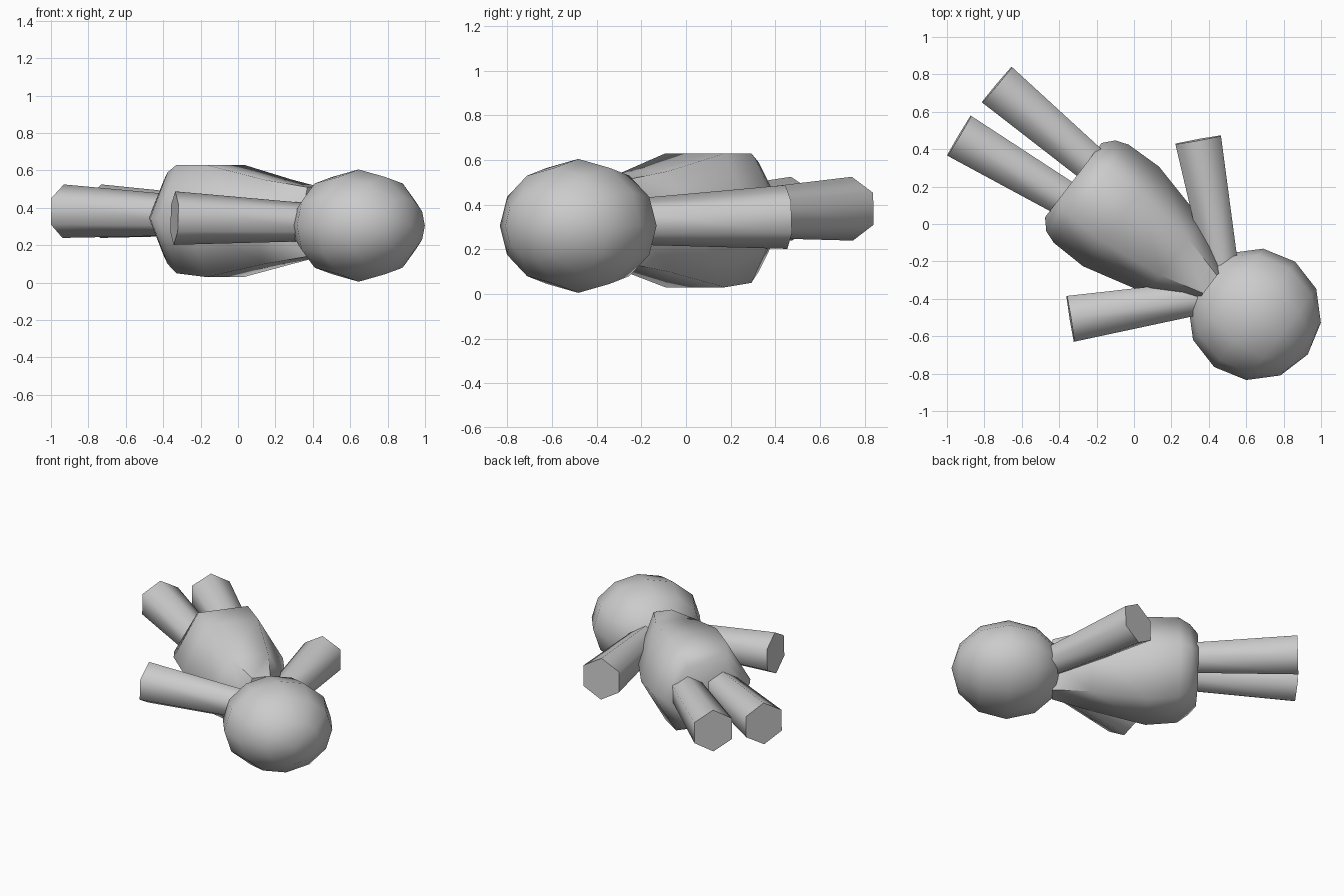
import bpy, bmesh, math
from mathutils import Vector, Matrix

if "Cube" in bpy.data.objects:
    bpy.data.objects.remove(bpy.data.objects["Cube"])

# Lying figure: D points from feet to head, P points across the body
D = Vector((0.795, -0.606, 0)).normalized()
P = Vector((-D.y, D.x, 0))
UP = Vector((0, 0, 1))


def smooth(ob):
    bpy.ops.object.select_all(action='DESELECT')
    ob.select_set(True)
    bpy.context.view_layer.objects.active = ob
    bpy.ops.object.shade_smooth_by_angle(angle=math.radians(63))


def loft(name, rings):
    """Skin a capped tube through rings of points."""
    bm = bmesh.new()
    loops = [[bm.verts.new(p) for p in ring] for ring in rings]
    n = len(loops[0])
    for a, b in zip(loops, loops[1:]):
        for i in range(n):
            j = (i + 1) % n
            bm.faces.new((a[i], a[j], b[j], b[i]))
    bm.faces.new(loops[0])
    bm.faces.new(loops[-1])
    bmesh.ops.recalc_face_normals(bm, faces=bm.faces)
    me = bpy.data.meshes.new(name)
    bm.to_mesh(me)
    bm.free()
    ob = bpy.data.objects.new(name, me)
    bpy.context.collection.objects.link(ob)
    smooth(ob)


# Body: six-sided rings (along axis, half width, bottom z, top z)
profile = [(-0.40, 0.25, 0.15, 0.54), (-0.35, 0.305, 0.10, 0.59),
           (-0.28, 0.33, 0.05, 0.63), (-0.08, 0.335, 0.03, 0.63),
           (0.28, 0.245, 0.10, 0.55), (0.52, 0.12, 0.14, 0.51)]
rings = []
for s, w, z0, z1 in profile:
    ring = []
    for k in range(6):
        a = k * math.pi / 3
        z = (z0 + z1) / 2 + (z1 - z0) / 2 * math.sin(a) / math.sin(math.pi / 3)
        ring.append(D * s + P * (w * math.cos(a) - 0.01) + UP * z)
    rings.append(ring)
loft("body", rings)


# Arms and legs: tapered six-sided tubes with a corner pointing up
def limb(name, tip, root, r_tip, r_root):
    tip, root = Vector(tip), Vector(root)
    axis = (root - tip).normalized()
    side = axis.cross(UP).normalized()
    up = side.cross(axis)
    loft(name, [[c + (side * math.sin(k * math.pi / 3) + up * math.cos(k * math.pi / 3)) * r
                 for k in range(6)] for c, r in ((tip, r_tip), (root, r_root))])


limb("left_arm", (0.343, 0.45, 0.345), (0.479, -0.29, 0.322), 0.143, 0.10)
limb("right_arm", (-0.34, -0.507, 0.345), (0.40, -0.387, 0.322), 0.143, 0.10)
limb("left_leg", (-0.733, 0.745, 0.382), (-0.17, 0.27, 0.36), 0.143, 0.108)
limb("right_leg", (-0.935, 0.472, 0.382), (-0.31, 0.10, 0.36), 0.143, 0.108)

# Head: coarse sphere, poles along the body, slightly flattened in z
bm = bmesh.new()
bmesh.ops.create_uvsphere(bm, u_segments=12, v_segments=6, radius=1)
bm.transform(Matrix.Translation((0.645, -0.483, 0.305))
             @ Matrix.Diagonal((0.357, 0.354, 0.30, 1))
             @ D.to_track_quat('Z', 'Y').to_matrix().to_4x4())
me = bpy.data.meshes.new("head")
bm.to_mesh(me)
bm.free()
head = bpy.data.objects.new("head", me)
bpy.context.collection.objects.link(head)
smooth(head)
